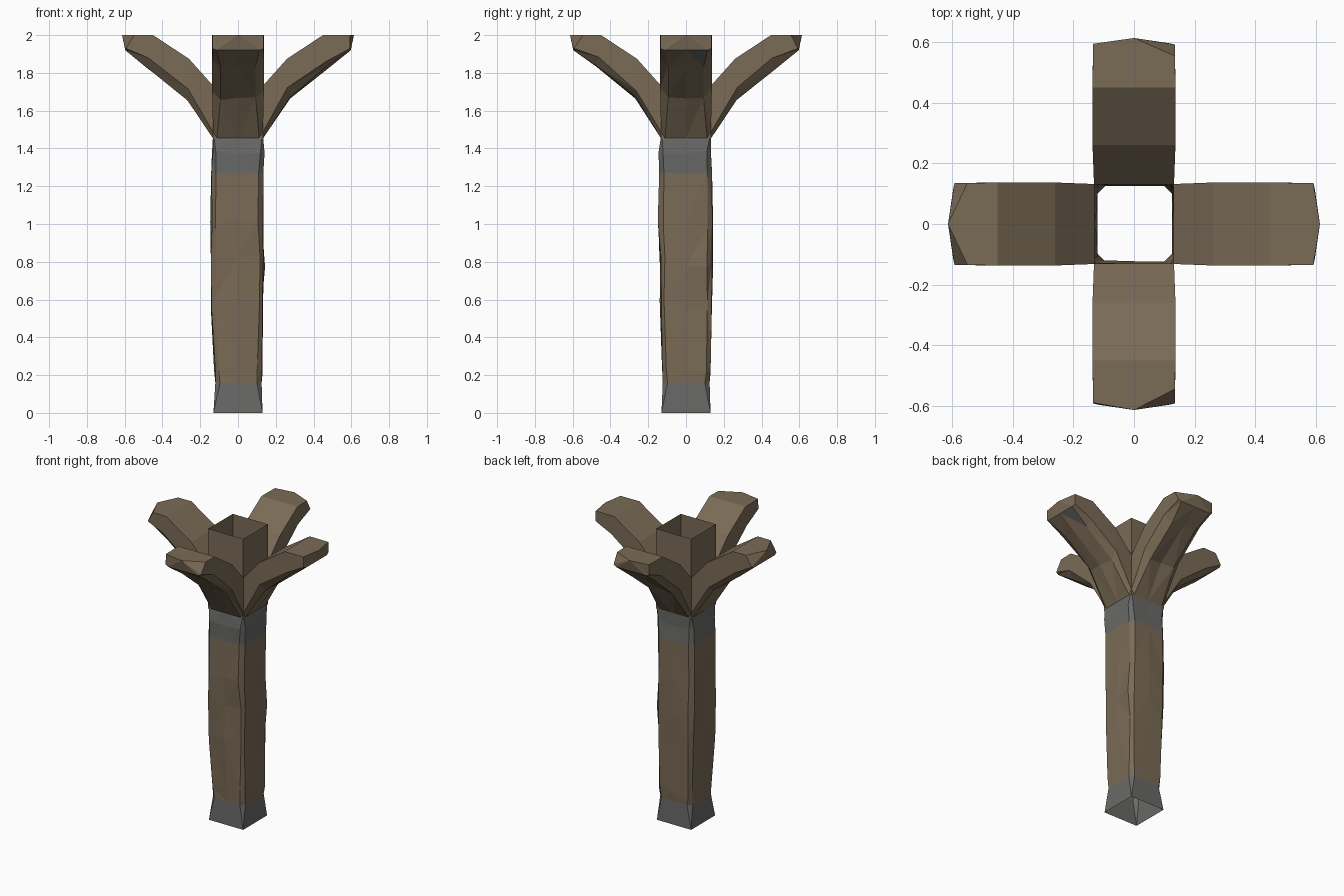
import bpy, bmesh, random
from mathutils import Vector, Matrix

random.seed(4)
cube = bpy.data.objects.get("Cube")
if cube:
    bpy.data.objects.remove(cube, do_unlink=True)


def material(name, rgb):
    m = bpy.data.materials.new(name)
    m.use_nodes = True
    m.diffuse_color = (*rgb, 1)
    m.node_tree.nodes["Principled BSDF"].inputs["Base Color"].default_value = (*rgb, 1)
    return m


wood = material("brown wood", (0.195, 0.146, 0.093))
stone = material("grey stone", (0.14, 0.14, 0.135))


def finish(bm, name, mats):
    bmesh.ops.remove_doubles(bm, verts=bm.verts, dist=0.001)
    me = bpy.data.meshes.new(name)
    bm.to_mesh(me)
    bm.free()
    ob = bpy.data.objects.new(name, me)
    for m in mats:
        me.materials.append(m)
    bpy.context.collection.objects.link(ob)
    return ob


def ring(z, x0, x1, y0, y1, c, rough):
    """Square outline with cut corners and a middle point on each side."""
    mx, my = (x0 + x1) / 2, (y0 + y1) / 2
    pts = [(x0 + c, y0), (mx, y0), (x1 - c, y0), (x1, y0 + c), (x1, my), (x1, y1 - c),
           (x1 - c, y1), (mx, y1), (x0 + c, y1), (x0, y1 - c), (x0, my), (x0, y0 + c)]
    r = lambda s: random.uniform(-s, s)
    return [Vector((x * (1 + r(rough)), y * (1 + r(rough)), z + r(rough) * 0.8))
            for x, y in pts]


def tube(name, rings, mat):
    """Open, single-walled, faceted tube through the given outlines."""
    bm = bmesh.new()
    loops = [[bm.verts.new(p) for p in r] for r in rings]
    for a, b in zip(loops, loops[1:]):
        n = len(a)
        for i in range(n):
            j = (i + 1) % n
            bm.faces.new((a[i], a[j], b[j], b[i]))
    bmesh.ops.triangulate(bm, faces=bm.faces)
    return finish(bm, name, [mat])


# Column outlines: height, x range, y range, corner cut, roughness
foot = ring(0, -.13, .13, -.13, .13, 0, 0)
neck = ring(.16, -.12, .125, -.123, .125, .025, 0)
band_low = ring(1.27, -.142, .134, -.142, .138, .025, 0)
band_top = ring(1.46, -.133, .133, -.133, .133, .006, 0)
shaft = [neck,
         ring(.24, -.124, .126, -.124, .126, .022, .04),
         ring(.58, -.14, .132, -.134, .134, .022, .05),
         ring(.8, -.14, .138, -.139, .14, .025, .05),
         ring(1.0, -.142, .132, -.145, .143, .025, .04),
         band_low]
tube("stone_base", [foot, neck], stone)
tube("wooden_shaft", shaft, wood)
tube("stone_band", [band_low, ring(1.37, -.136, .138, -.143, .131, .02, .02), band_top], stone)

# Hollow square post rising through the arms
tube("top_post", [ring(z, -.133, .133, -.133, .133, 0, 0) for z in (1.45, 2)], wood)

# Arm stations: top reach, top height, bottom reach, bottom height, half width
stations = [(.13, 1.73, .13, 1.45, .132), (.26, 1.875, .265, 1.66, .137),
            (.45, 2.0, .47, 1.83, .137), (.56, 2.0, .597, 1.92, .135)]


def arm(name, turn, right_tip, left_tip, patch=False):
    bm = bmesh.new()
    loops = []
    for k, (rt, zt, rb, zb, w) in enumerate(stations):
        last = k == len(stations) - 1
        top, bot = Vector((rt, 0, zt)), Vector((rb, 0, zb))
        low = bot.lerp(top, 0.12 if k in (0, 3) else 0.25)
        inner = w * (0.85 if k in (0, 3) else 0.68)
        pts = []
        for p, y in ((top, w), (low, w), (bot, inner), (bot, 0), (bot, -inner),
                     (low, -w), (top, -w)):
            q = Vector((p.x, y, p.z))
            if last and p is top:
                q.x = left_tip if y > 0 else right_tip
            elif 0 < k < 3 and p is not top:
                q += Vector((random.uniform(-.012, .012), 0, random.uniform(-.012, .012)))
            pts.append(bm.verts.new(q))
        loops.append(pts)
    for a, b in zip(loops, loops[1:]):
        for i in range(len(a) - 1):
            bm.faces.new((a[i], b[i], b[i + 1], a[i + 1]))
    for a, b in zip(loops[:2], loops[1:3]):
        bm.faces.new((a[0], a[-1], b[-1], b[0]))
    # Pointed, flat-topped tip
    apex = bm.verts.new((.614, 0, 2))
    end, before = loops[-1], loops[-2]
    bm.faces.new((before[0], before[-1], end[-1], apex, end[0]))
    for p, q in zip(end, end[1:]):
        bm.faces.new((apex, q, p))
    bmesh.ops.recalc_face_normals(bm, faces=bm.faces)
    bmesh.ops.triangulate(bm, faces=bm.faces)
    if patch:
        # Bare stone facet under the tip
        for f in bm.faces:
            c = f.calc_center_median()
            if f.normal.z < -.3 and .53 < c.x and .02 < c.y < .08 and c.z < 1.92:
                f.material_index = 1
    bmesh.ops.transform(bm, matrix=Matrix.Rotation(turn, 4, "Z"), verts=bm.verts)
    finish(bm, name, [wood, stone])


quarter = 1.5707963
arm("left_arm", 0, .592, .592, patch=True)
arm("back_arm", quarter, .555, .595)
arm("right_arm", 2 * quarter, .55, .55)
arm("front_arm", 3 * quarter, .59, .545)
